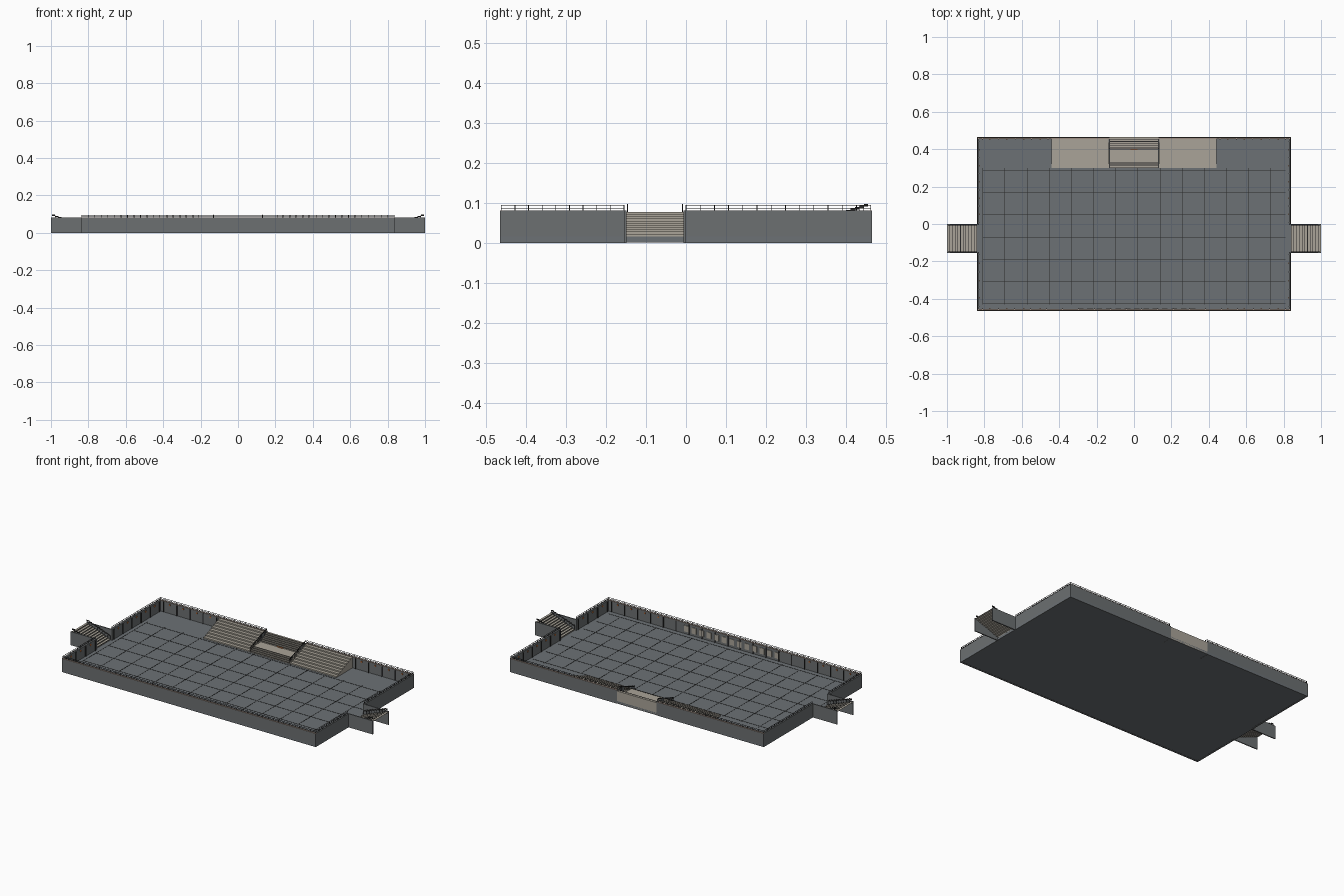
import bpy, bmesh, math

if "Cube" in bpy.data.objects:
    bpy.data.objects.remove(bpy.data.objects["Cube"])

def material(name, rgb):
    m = bpy.data.materials.new(name)
    m.diffuse_color = (*rgb, 1)
    m.use_nodes = True
    m.node_tree.nodes["Principled BSDF"].inputs["Base Color"].default_value = m.diffuse_color
    return m

PAVING = material("paving grey", (0.150, 0.165, 0.178))
WALL = material("wall grey", (0.150, 0.160, 0.165))
STONE = material("warm stone", (0.40, 0.37, 0.315))
COPING = material("coping tan", (0.34, 0.27, 0.23))
DARK = material("dark metal", (0.022, 0.022, 0.022))
ORANGE = material("orange lamp", (0.55, 0.16, 0.04))

FLOOR, TOP = 0.016, 0.081      # floor level and wall top
HX, HY = 0.84, 0.465           # half size of the court
DY0, DY1 = -0.155, 0.0         # side stair opening
EX = 0.13                      # half width of the back entrance

def build(name, boxes, mat):
    """One object from axis-aligned boxes (x0, x1, y0, y1, z0, z1)."""
    bm = bmesh.new()
    for x0, x1, y0, y1, z0, z1 in boxes:
        v = [bm.verts.new((x, y, z)) for z in (z0, z1)
             for x, y in ((x0, y0), (x1, y0), (x1, y1), (x0, y1))]
        for f in ((3, 2, 1, 0), (4, 5, 6, 7), (0, 1, 5, 4),
                  (1, 2, 6, 5), (2, 3, 7, 6), (3, 0, 4, 7)):
            bm.faces.new([v[i] for i in f])
    return finish(name, bm, mat)

def finish(name, bm, mat):
    me = bpy.data.meshes.new(name)
    bmesh.ops.recalc_face_normals(bm, faces=bm.faces)
    bm.to_mesh(me)
    bm.free()
    me.materials.append(mat)
    ob = bpy.data.objects.new(name, me)
    bpy.context.collection.objects.link(ob)
    return ob

def flip(boxes):
    """Add the mirror image across x = 0."""
    return boxes + [(-b[1], -b[0], *b[2:]) for b in boxes]

def spread(a, b, step):
    n = max(1, round((b - a) / step))
    return [a + (b - a) * i / n for i in range(n + 1)]

# paved floor and its grid of dark joints
build("floor", [(-HX, HX, -HY, HY, 0.001, FLOOR)], PAVING)
P = 0.1185
joints = [(-0.69 + P * i - 0.0015, -0.69 + P * i + 0.0015, -0.43, 0.30, FLOOR, FLOOR + 0.0008)
          for i in range(-1, 13)]
joints += [(-0.81, 0.81, -0.07 + P * i - 0.0015, -0.07 + P * i + 0.0015, FLOOR, FLOOR + 0.0009)
           for i in range(-3, 4)]
build("floor_joints", joints, DARK)

# perimeter walls with coping
T = 0.010
build("front_wall", [(-HX, HX, -HY, -HY + T, 0, TOP - 0.002)], WALL)
build("back_walls", flip([(EX, HX, HY - T, HY, 0, TOP - 0.002)]), WALL)
build("side_walls", flip([(HX - T, HX, -HY + T, DY0, 0, TOP),
                          (HX - T, HX, DY1, HY - T, 0, TOP)]), WALL)
build("coping", [(-HX, HX, -HY, -HY + T, TOP - 0.002, TOP)] +
      flip([(EX, HX, HY - T, HY, TOP - 0.002, TOP)]), COPING)

# cheek walls of the side stairs
build("side_stair_walls", flip([(HX - T, 1.0, DY0, DY0 + 0.006, 0, TOP),
                                (HX - T, 1.0, DY1 - 0.006, DY1, 0, TOP)]), WALL)

# side stairs: a thin folded strip, open underneath
N = 11
TREAD, RISE = (1.0 - HX) / N, (0.076 - FLOOR) / N
for side, s in (("left", -1), ("right", 1)):
    pts = [(HX, FLOOR)]
    for i in range(N):
        pts += [(HX + i * TREAD, FLOOR + (i + 1) * RISE),
                (HX + (i + 1) * TREAD, FLOOR + (i + 1) * RISE)]
    bm = bmesh.new()
    rows = [[bm.verts.new((s * x, y, z)) for x, z in pts] for y in (DY0 + 0.006, DY1 - 0.006)]
    for i in range(len(pts) - 1):
        bm.faces.new((rows[0][i], rows[0][i + 1], rows[1][i + 1], rows[1][i]))
    stair = finish(side + "_stair", bm, STONE)
    mod = stair.modifiers.new("thickness", "SOLIDIFY")
    mod.thickness, mod.offset = 0.001, 0
nosings = [(HX + i * TREAD - 0.001, HX + i * TREAD + 0.002, DY0 + 0.006, DY1 - 0.006,
            FLOOR + (i + 1) * RISE, FLOOR + (i + 1) * RISE + 0.001) for i in range(N)]
build("side_stair_nosings", flip(nosings), DARK)

# stepped seating either side of the back entrance
S = 8
D = (0.456 - 0.30) / S
seats = [(EX + 0.005, 0.44, 0.30 + i * D, 0.30 + (i + 1) * D, FLOOR,
          FLOOR + (0.078 - FLOOR) * (i + 1) / S) for i in range(S)]
build("terrace_seats", flip(seats), STONE)

# back entrance: lower flight, landing, upper flight
steps, edges = [], []
levels = [0.30 + 0.01 * i for i in range(4)] + [0.40 + 0.01 * i for i in range(6)]
for i, y in enumerate(levels):
    y1 = levels[i + 1] if i < len(levels) - 1 else HY
    z = FLOOR + (0.076 - FLOOR) * (i + 1) / len(levels)
    steps.append((-EX, EX, y, y1, 0.002, z))
    edges.append((-EX, EX, y - 0.0008, y + 0.0025, z, z + 0.001))
build("entrance_steps", steps, STONE)
build("entrance_nosings", edges, DARK)
build("entrance_cheeks", flip([(EX, EX + 0.005, 0.40, HY, 0, TOP)]), WALL)

# railings on the walls
R = 0.0009
def rail(p, q, step=0.035):
    (x0, y0), (x1, y1) = p, q
    out = [(min(x0, x1) - R, max(x0, x1) + R, min(y0, y1) - R, max(y0, y1) + R, z - R, z + R)
           for z in (0.0865, 0.094)]
    n = max(1, round(math.hypot(x1 - x0, y1 - y0) / step))
    for i in range(n + 1):
        x, y = x0 + (x1 - x0) * i / n, y0 + (y1 - y0) * i / n
        out.append((x - R, x + R, y - R, y + R, TOP, 0.095))
    return out
E, F = HX - 0.004, HY - 0.004
build("front_railing", rail((-E, -F), (E, -F)), DARK)
build("back_railing", flip(rail((EX + 0.003, F), (E, F))), DARK)
build("side_railing", flip(rail((E, -F), (E, DY0)) + rail((E, DY1), (E, F))), DARK)

# sloping handrails with balusters beside the stairs
def slope(a, b, za, zb, place, n=9):
    """Handrail of short stepped pieces; place maps a run interval to x/y limits."""
    out = []
    for i in range(n):
        t0, t1 = a + (b - a) * i / n, a + (b - a) * (i + 1) / n
        z = za + (zb - za) * (i + 0.5) / n
        h = abs(zb - za) / n / 2 + R
        out.append((*place(t0, t1), z - h, z + h))
        out.append((*place(t0 - R, t0 + R), z - 0.022, z))
    return out
for_side = []
for y in (DY0 + 0.009, DY1 - 0.009):
    for_side += slope(HX, 0.995, 0.042, 0.096, lambda a, b: (a, b, y - R, y + R))
build("side_stair_handrails", flip(for_side), DARK)
build("entrance_handrails",
      flip(slope(0.30, 0.455, 0.042, 0.096, lambda a, b: (EX - R, EX + R, a, b), 14)), DARK)

# pilasters and small lamps on the inner wall faces
pil, lamps = [], []
W, Z0, Z1 = 0.002, FLOOR, TOP - 0.004
for x in spread(0.46, 0.81, 0.085):
    pil.append((x - W, x + W, HY - T - 0.004, HY - T, Z0, Z1))
for x in spread(0.04, 0.81, 0.085):
    pil.append((x - W, x + W, -HY + T, -HY + T + 0.004, Z0, Z1))
for a, b in ((-0.44, DY0 - 0.01), (DY1 + 0.01, 0.44)):
    ys = spread(a, b, 0.085)
    for y in ys:
        pil.append((HX - T - 0.004, HX - T, y - W, y + W, Z0, Z1))
    for y in [(p + q) / 2 for p, q in zip(ys, ys[1:])]:
        lamps.append((HX - T - 0.004, HX - T, y - 0.004, y + 0.004, 0.064, 0.072))
for x in (0.50, 0.59, 0.68, 0.77):
    lamps.append((x - 0.004, x + 0.004, HY - T - 0.004, HY - T, 0.064, 0.072))
    lamps.append((x - 0.004, x + 0.004, -HY + T, -HY + T + 0.004, 0.064, 0.072))
build("wall_pilasters", flip(pil), DARK)
build("wall_lamps", flip(lamps), ORANGE)
build("landing_lamp", [(-0.02, 0.02, 0.396, 0.40, 0.040, 0.044)], ORANGE)

# plain relief panels on the inner front wall
build("front_wall_panels", [(-0.30 + 0.05 * i, -0.27 + 0.05 * i, -HY + T, -HY + T + 0.003,
                             0.030, 0.066) for i in range(13)], STONE)
